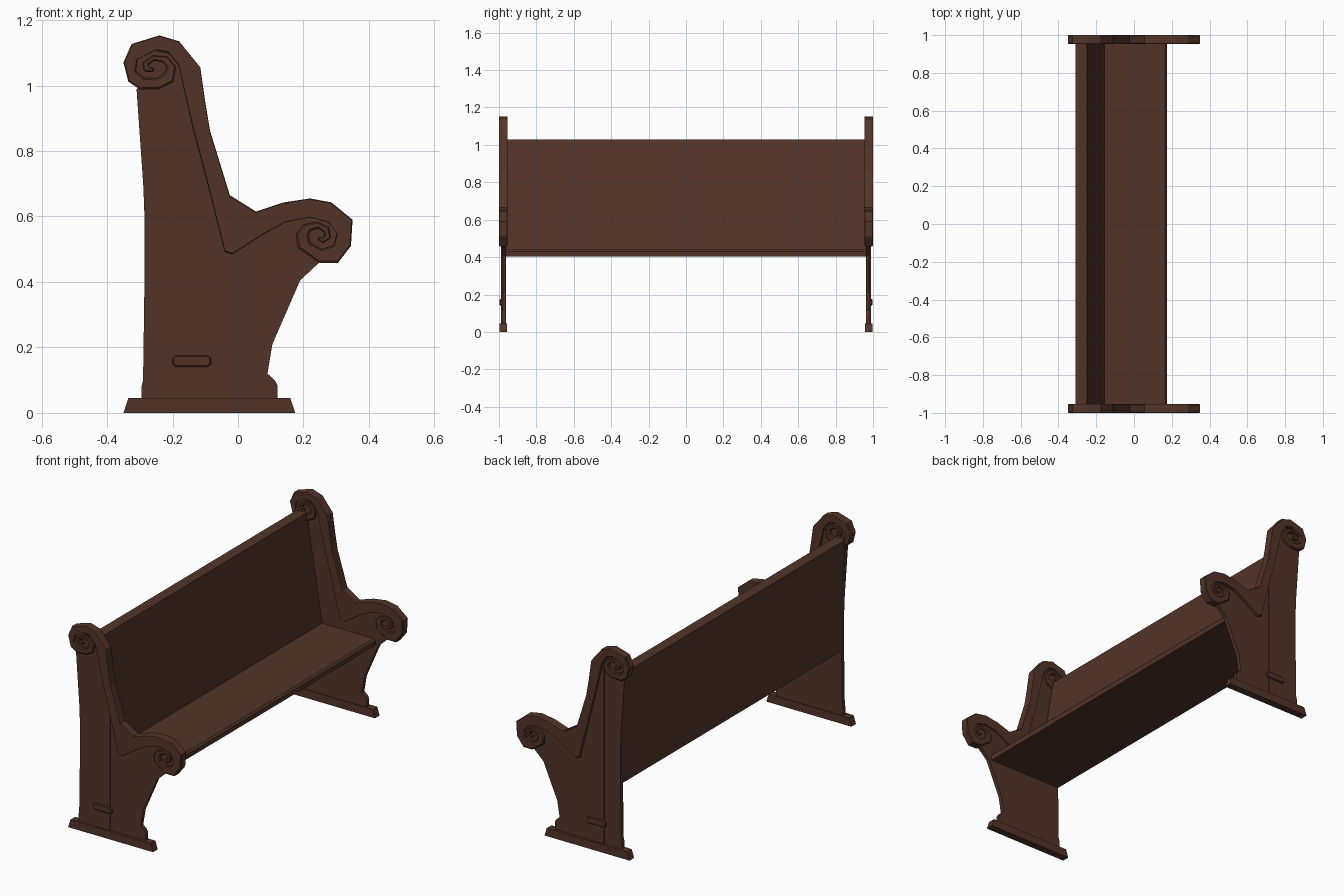
import bpy, bmesh

wood = bpy.data.materials.new("dark_wood")
wood.diffuse_color = (0.085, 0.034, 0.021, 1)


def finish(name, bm, bevel=0):
    bmesh.ops.recalc_face_normals(bm, faces=bm.faces)
    me = bpy.data.meshes.new(name)
    bm.to_mesh(me)
    bm.free()
    me.materials.append(wood)
    ob = bpy.data.objects.new(name, me)
    bpy.context.collection.objects.link(ob)
    if bevel:
        m = ob.modifiers.new("edge", "BEVEL")
        m.width, m.segments = bevel, 1
        m.limit_method, m.angle_limit = "ANGLE", 1.2
    return ob


def extrude(bm, faces, depth):
    geo = bmesh.ops.extrude_face_region(bm, geom=faces)["geom"]
    verts = [v for v in geo if isinstance(v, bmesh.types.BMVert)]
    bmesh.ops.translate(bm, verts=verts, vec=(0, depth, 0))


def slab(name, loop, y0, y1, bevel=0):
    """Extrude an x-z outline along y."""
    bm = bmesh.new()
    f = bm.faces.new([bm.verts.new((x, y0, z)) for x, z in loop])
    extrude(bm, [f], y1 - y0)
    return finish(name, bm, bevel)


def band(name, pairs, y0, y1, bevel=0):
    """Extrude a strip given by (outer x, outer z, inner x, inner z) pairs."""
    bm = bmesh.new()
    rows = [(bm.verts.new((a, y0, b)), bm.verts.new((c, y0, d))) for a, b, c, d in pairs]
    faces = [bm.faces.new((p[0], q[0], q[1], p[1])) for p, q in zip(rows, rows[1:])]
    extrude(bm, faces, y1 - y0)
    return finish(name, bm, bevel)


# scrolled moulding: up the back, and out along the arm
back_trim = [
    (-.025, .665, -.04, .492), (-.085, .86, -.095, .71), (-.1, .95, -.135, .86),
    (-.115, 1.055, -.165, .99), (-.18, 1.135, -.18, 1.06), (-.24, 1.153, -.21, 1.098),
    (-.325, 1.127, -.255, 1.107), (-.35, 1.07, -.308, 1.08), (-.335, 1.012, -.312, 1.045),
    (-.3, .988, -.287, 1.023), (-.24, .99, -.25, 1.022), (-.197, 1.012, -.225, 1.037),
    (-.19, 1.058, -.218, 1.058), (-.215, 1.088, -.232, 1.072), (-.26, 1.092, -.255, 1.077),
    (-.292, 1.07, -.272, 1.065), (-.288, 1.044, -.27, 1.055), (-.258, 1.042, -.255, 1.053)]
arm_trim = [
    (.055, .615, -.018, .485), (.14, .643, .08, .548), (.22, .655, .145, .583),
    (.285, .643, .22, .598), (.35, .59, .275, .583), (.345, .51, .302, .55),
    (.305, .458, .293, .512), (.25, .458, .255, .5), (.183, .505, .222, .518),
    (.178, .548, .215, .543), (.2, .575, .222, .557), (.24, .584, .245, .564),
    (.277, .567, .262, .553), (.283, .535, .264, .54), (.26, .519, .256, .533),
    (.243, .53, .247, .538)]
trim = back_trim[::-1] + arm_trim

# flat end panel outline, its top tucked just inside the moulding
rim = [(a + (c - a) * .08, b + (d - b) * .08) for a, b, c, d in back_trim[9::-1] + arm_trim[:8]]
panel = ([(-.295, .04), (-.295, .08), (-.29, .1), (-.285, .45), (-.285, .58), (-.289, .69), (-.31, .99)]
         + rim + [(.19, .405), (.105, .21), (.09, .12), (.112, .1), (.12, .085), (.12, .04)])
foot = [(-.35, 0), (.175, 0), (.16, .045), (-.335, .045)]
pilaster = [(-.187, .04), (-.098, .04), (-.098, .73), (-.168, 1.0), (-.187, 1.06)]
collar = [(-.19, .14), (-.093, .14), (-.083, .148), (-.083, .167),
          (-.093, .176), (-.19, .176), (-.2, .167), (-.2, .148)]

# both bench ends
for side, s in (("left", -1), ("right", 1)):
    slab(side + "_end_panel", panel, s * .963, s * .985)
    band(side + "_scroll_moulding", trim, s * .954, s * 1.0, .004)
    slab(side + "_foot", foot, s * .957, s * .998)
    slab(side + "_pilaster", pilaster, s * .975, s * .989)
    slab(side + "_collar", collar, s * .975, s * .997, .004)

# seat board and tapered backrest
slab("seat", [(-.2, .403), (.172, .403), (.175, .43), (.165, .44), (-.2, .44)], -.966, .966)
slab("backrest", [(-.285, .403), (-.15, .403), (-.155, .44), (-.25, 1.03),
                  (-.31, 1.03), (-.289, .69), (-.285, .58)], -.966, .966)
